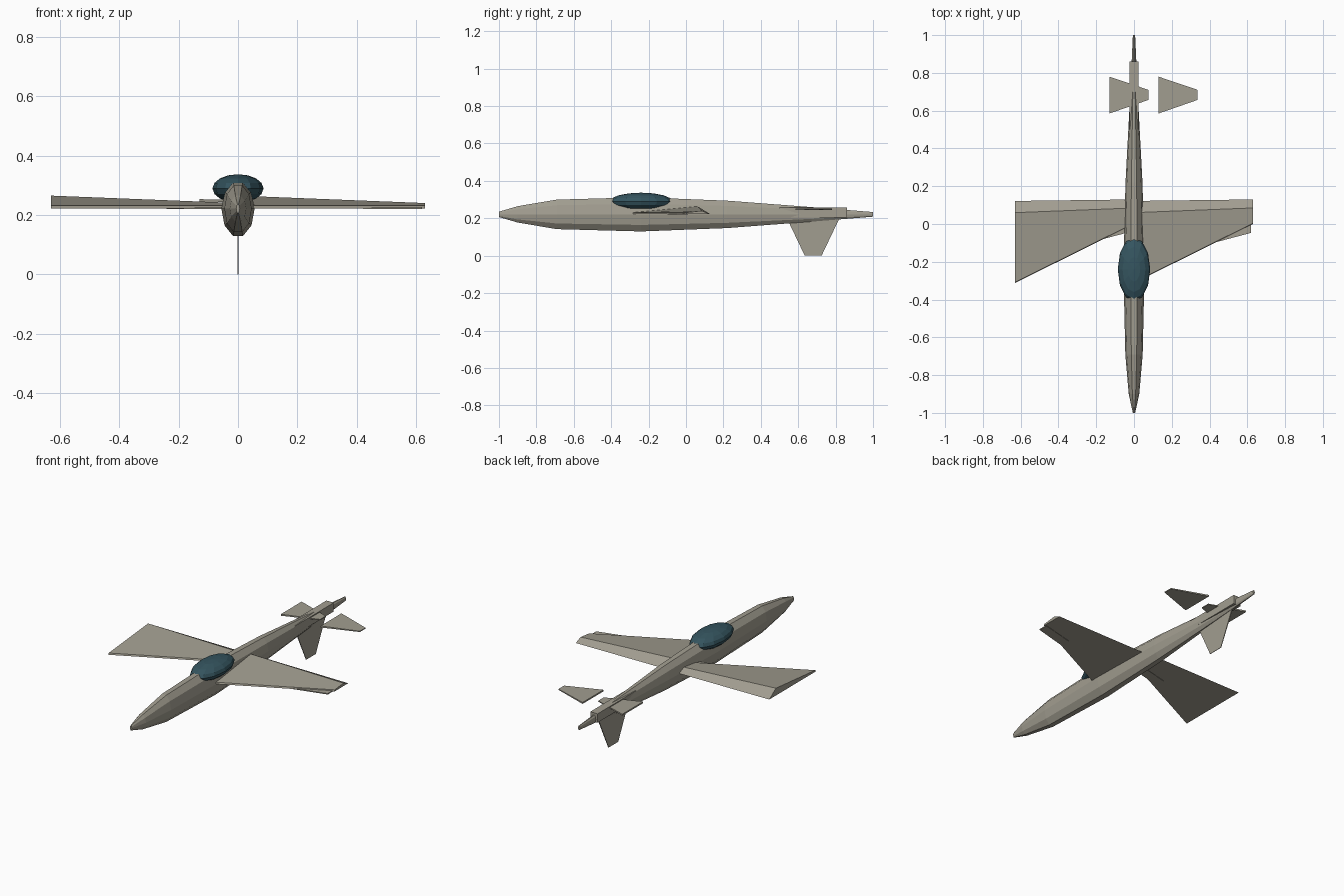
import bpy, bmesh, math

if "Cube" in bpy.data.objects:
    bpy.data.objects.remove(bpy.data.objects["Cube"])


def material(name, color):
    m = bpy.data.materials.new(name)
    m.diffuse_color = color
    m.use_nodes = True
    m.node_tree.nodes["Principled BSDF"].inputs["Base Color"].default_value = m.diffuse_color
    return m


PAINT = material("drab_paint", (0.36, 0.34, 0.28, 1))
GLASS = material("dark_glass", (0.035, 0.09, 0.115, 1))


def loft(name, rings, mat=PAINT):
    """Skin a list of equal-length point rings and cap both ends."""
    bm = bmesh.new()
    loops = [[bm.verts.new(p) for p in ring] for ring in rings]
    for a, b in zip(loops, loops[1:]):
        for i in range(len(a)):
            j = (i + 1) % len(a)
            bm.faces.new((a[i], a[j], b[j], b[i]))
    bm.faces.new(loops[0])
    bm.faces.new(loops[-1])
    bmesh.ops.recalc_face_normals(bm, faces=bm.faces)
    me = bpy.data.meshes.new(name)
    bm.to_mesh(me)
    bm.free()
    me.materials.append(mat)
    ob = bpy.data.objects.new(name, me)
    bpy.context.collection.objects.link(ob)
    return ob


# Ten-sided fuselage: station y, half width, half height
STATIONS = [(-1.0, 0.006, 0.015), (-0.9, 0.028, 0.046), (-0.69, 0.046, 0.083),
            (-0.24, 0.056, 0.096), (0.22, 0.045, 0.077), (0.67, 0.021, 0.041),
            (1.0, 0.006, 0.013)]
loft("fuselage", [[(rx * math.cos(k * math.tau / 10), y,
                    0.221 + rz * math.sin(k * math.tau / 10)) for k in range(10)]
                  for y, rx, rz in STATIONS])

# Tail block carrying the stabilisers
loft("tail_block", [[(-0.024, y, 0.205), (0.024, y, 0.205),
                     (0.024, y, 0.257), (-0.024, y, 0.257)] for y in (0.5, 0.86)])

# Canopy
bpy.ops.mesh.primitive_uv_sphere_add(segments=12, ring_count=8, radius=1,
                                     location=(0, -0.24, 0.289))
canopy = bpy.context.object
canopy.name = "canopy"
canopy.scale = (0.086, 0.17, 0.048)
canopy.data.materials.append(GLASS)


def wing_section(x, lead, ridge, trail, top):
    return [(x, lead, 0.222), (x, lead + 0.004, 0.231),
            (x, ridge, top), (x, trail, 0.222)]


def slab(x, lead, trail, z0, z1):
    return [(x, lead, z0), (x, trail, z0), (x, trail, z1), (x, lead, z1)]


# Both sides repeat the same panel, shifted rather than mirrored
for side, wx, fx, tx in (("right", 0.0, 0.42, 0.13), ("left", -0.63, -0.24, -0.13)):
    loft(side + "_wing", [wing_section(wx, -0.312, 0.06, 0.122, 0.265),
                          wing_section(wx + 0.63, 0.0, 0.085, 0.13, 0.24)])
    loft(side + "_wing_panel", [slab(fx, -0.10, -0.04, 0.220, 0.226),
                                slab(fx + 0.2, -0.047, 0.01, 0.220, 0.226)])
    loft(side + "_stabiliser", [slab(tx, 0.585, 0.78, 0.244, 0.253),
                                slab(tx + 0.207, 0.657, 0.71, 0.245, 0.250)])

# Ventral fin
loft("ventral_fin", [[(-t, a, z), (t, a, z), (t, b, z), (-t, b, z)]
                     for z, a, b, t in ((0.0, 0.635, 0.725, 0.0015),
                                        (0.22, 0.53, 0.83, 0.003))])
